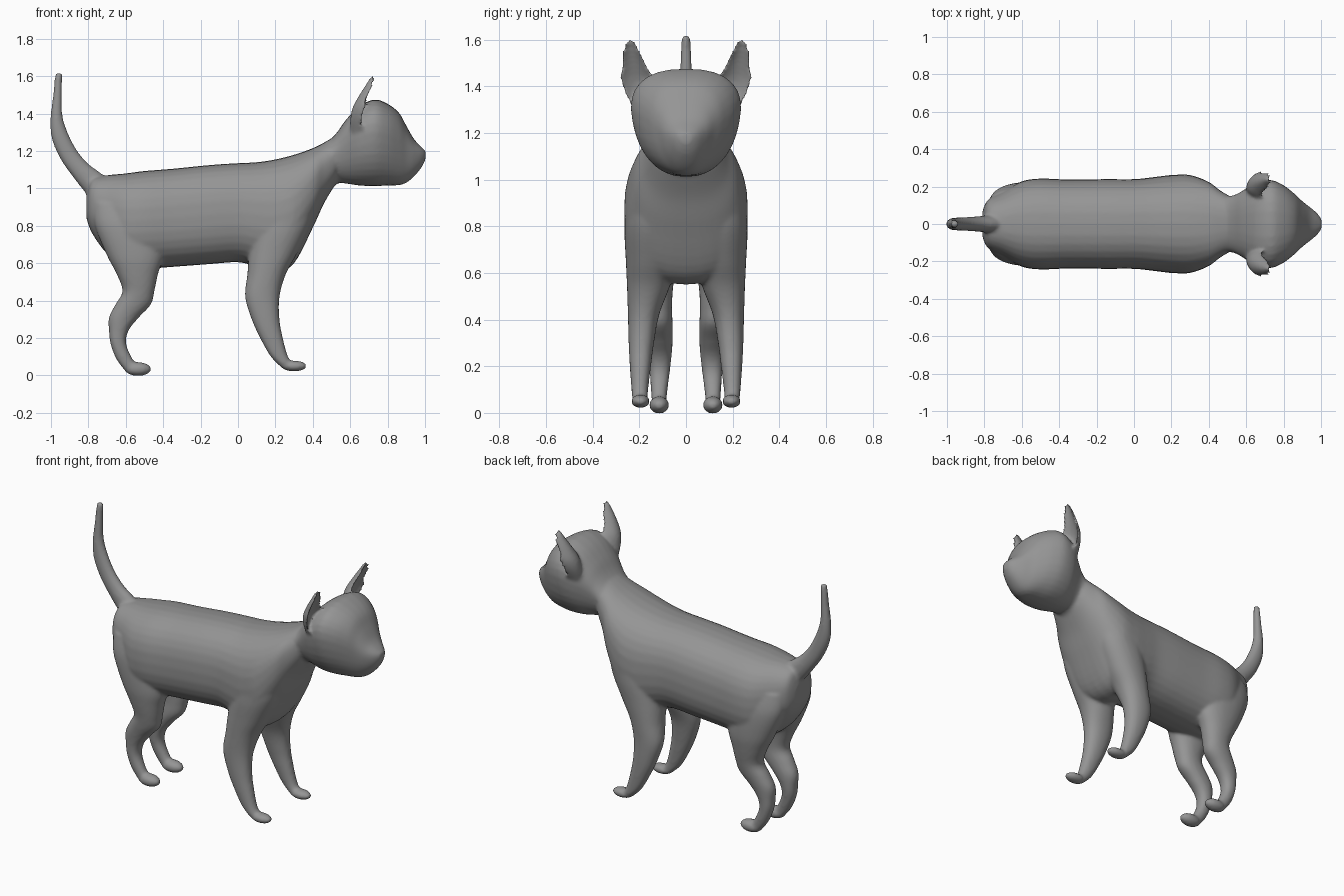
import bpy, bmesh, math
from mathutils import Vector

SIDES = 32
grey = bpy.data.materials.new("grey")
grey.diffuse_color = (0.3, 0.3, 0.3, 1)


def smooth_rows(rows, steps=5):
    """Catmull-Rom interpolation of section parameters."""
    out = []
    for i in range(len(rows) - 1):
        a, b = rows[max(i - 1, 0)], rows[i]
        c, d = rows[i + 1], rows[min(i + 2, len(rows) - 1)]
        for k in range(steps):
            t = k / steps
            out.append([0.5 * (2 * q + (r - p) * t + (2 * p - 5 * q + 4 * r - s) * t * t
                               + (3 * q - p - 3 * r + s) * t ** 3)
                        for p, q, r, s in zip(a, b, c, d)])
    return out + [list(rows[-1])]


def ring(centre, u, v, power=2.0, egg=0.0):
    """Superellipse outline; egg widens it towards +v."""
    pts = []
    for i in range(SIDES):
        a = 2 * math.pi * i / SIDES
        c, s = math.cos(a), math.sin(a)
        c = math.copysign(abs(c) ** (2 / power), c)
        s = math.copysign(abs(s) ** (2 / power), s)
        pts.append(centre + u * c * (1 + egg * s) + v * s)
    return pts


def loft(bm, rings):
    vs = [[bm.verts.new(p) for p in r] for r in rings]
    faces = [bm.faces.new((a[i - 1], a[i], b[i], b[i - 1]))
             for a, b in zip(vs, vs[1:]) for i in range(SIDES)]
    faces += [bm.faces.new(vs[0]), bm.faces.new(vs[-1])]
    bmesh.ops.recalc_face_normals(bm, faces=faces)


def along_x(bm, rows, power, egg=0.0):
    """Rows of x, bottom, top, half width."""
    loft(bm, [ring(Vector((x, 0, (lo + hi) / 2)), Vector((0, w, 0)),
                   Vector((0, 0, (hi - lo) / 2)), power, egg)
              for x, lo, hi, w in smooth_rows(rows)])


def along_z(bm, rows, side, power=2.2):
    """Rows of z, back, front, inner, outer."""
    loft(bm, [ring(Vector(((x0 + x1) / 2, side * (y0 + y1) / 2, z)),
                   Vector(((x1 - x0) / 2, 0, 0)), Vector((0, (y1 - y0) / 2, 0)), power)
              for z, x0, x1, y0, y1 in smooth_rows(rows)])


def ellipsoid(bm, centre, radii):
    vs = bmesh.ops.create_uvsphere(bm, u_segments=24, v_segments=16, radius=1)["verts"]
    for v in vs:
        v.co = Vector(c + r * p for c, r, p in zip(centre, radii, v.co))


def make_object(name, bm):
    me = bpy.data.meshes.new(name)
    bm.to_mesh(me)
    bm.free()
    me.materials.append(grey)
    for p in me.polygons:
        p.use_smooth = True
    ob = bpy.data.objects.new(name, me)
    bpy.context.collection.objects.link(ob)
    return ob


bm = bmesh.new()

# Torso and chest
along_x(bm, [(-0.81, 0.84, 0.97, 0.07), (-0.78, 0.76, 1.05, 0.13), (-0.7, 0.65, 1.07, 0.175),
             (-0.6, 0.58, 1.08, 0.228), (-0.5, 0.57, 1.093, 0.243), (-0.35, 0.58, 1.105, 0.238),
             (-0.15, 0.595, 1.125, 0.24), (0.0, 0.605, 1.135, 0.24), (0.1, 0.58, 1.14, 0.25),
             (0.2, 0.55, 1.155, 0.262), (0.3, 0.6, 1.18, 0.262), (0.4, 0.79, 1.215, 0.225),
             (0.46, 0.92, 1.245, 0.18), (0.52, 1.02, 1.28, 0.145)], 2.4)

# Neck, skull and muzzle
along_x(bm, [(0.42, 0.93, 1.2, 0.14), (0.48, 0.97, 1.245, 0.145), (0.53, 1.025, 1.3, 0.148),
             (0.58, 1.025, 1.37, 0.172), (0.65, 1.015, 1.44, 0.215), (0.73, 1.012, 1.475, 0.228),
             (0.8, 1.015, 1.452, 0.2), (0.86, 1.017, 1.405, 0.155), (0.9, 1.03, 1.335, 0.118),
             (0.94, 1.062, 1.265, 0.088), (0.98, 1.11, 1.222, 0.055),
             (1.003, 1.155, 1.2, 0.025)], 2.4, 0.2)

# Tail, swept along its curve
path = smooth_rows([(-0.72, 0.98, 0.075, 0.05), (-0.785, 1.04, 0.065, 0.045),
                    (-0.845, 1.1, 0.054, 0.04), (-0.905, 1.18, 0.05, 0.036),
                    (-0.952, 1.28, 0.046, 0.034), (-0.97, 1.38, 0.033, 0.03),
                    (-0.966, 1.48, 0.025, 0.025), (-0.958, 1.618, 0.019, 0.019)])
rings = []
for i, (x, z, r, w) in enumerate(path):
    a, b = path[max(i - 1, 0)], path[min(i + 1, len(path) - 1)]
    t = Vector((b[0] - a[0], 0, b[1] - a[1])).normalized()
    rings.append(ring(Vector((x, 0, z)), Vector((t.z, 0, -t.x)) * r, Vector((0, w, 0))))
loft(bm, rings)

for side in (-1, 1):
    # Front leg and paw
    along_z(bm, [(0.04, 0.235, 0.31, 0.165, 0.228), (0.1, 0.175, 0.268, 0.162, 0.234),
                 (0.2, 0.118, 0.24, 0.15, 0.241), (0.3, 0.073, 0.222, 0.137, 0.246),
                 (0.42, 0.038, 0.222, 0.115, 0.249), (0.54, 0.05, 0.255, 0.07, 0.253),
                 (0.65, 0.06, 0.315, 0.04, 0.258), (0.8, 0.09, 0.385, 0.03, 0.264),
                 (0.95, 0.14, 0.42, 0.04, 0.25)], side)
    ellipsoid(bm, (0.3, side * 0.195, 0.05), (0.068, 0.04, 0.029))
    # Hind leg and paw
    along_z(bm, [(0.025, -0.605, -0.52, 0.085, 0.145), (0.09, -0.652, -0.565, 0.08, 0.15),
                 (0.17, -0.682, -0.598, 0.07, 0.155), (0.24, -0.69, -0.585, 0.062, 0.16),
                 (0.31, -0.69, -0.53, 0.057, 0.17), (0.38, -0.655, -0.465, 0.057, 0.183),
                 (0.45, -0.618, -0.447, 0.06, 0.195), (0.54, -0.648, -0.428, 0.055, 0.212),
                 (0.64, -0.70, -0.4, 0.04, 0.224), (0.8, -0.765, -0.4, 0.03, 0.22),
                 (0.92, -0.77, -0.42, 0.04, 0.19)], side)
    ellipsoid(bm, (-0.535, side * 0.115, 0.034), (0.072, 0.043, 0.037))
    # Ear: cupped crescent sections of z, centre x, depth, inner y, outer y
    rings = []
    for z, x, d, y0, y1 in smooth_rows([(1.3, 0.65, 0.05, 0.13, 0.225), (1.37, 0.655, 0.055, 0.13, 0.262),
                                        (1.43, 0.667, 0.055, 0.135, 0.281), (1.49, 0.688, 0.045, 0.165, 0.28),
                                        (1.55, 0.71, 0.03, 0.196, 0.272), (1.58, 0.72, 0.022, 0.212, 0.262),
                                        (1.602, 0.728, 0.012, 0.225, 0.25)]):
        pts = ring(Vector((x, side * (y0 + y1) / 2, z)), Vector((d, 0, 0)), Vector((0, (y1 - y0) / 2, 0)))
        for p in pts:
            if p.x > x:
                p.x = x - (p.x - x) * 0.3
            p.x += 0.018 * ((p.y * side - (y0 + y1) / 2) / ((y1 - y0) / 2)) ** 2
        rings.append(pts)
    loft(bm, rings)

# Fuse everything into one soft skin
body = make_object("cat_body", bm)
remesh = body.modifiers.new("fuse", 'REMESH')
remesh.mode = 'VOXEL'
remesh.voxel_size = 0.01
remesh.use_smooth_shade = True
soften = body.modifiers.new("soften", 'SMOOTH')
soften.factor = 0.5
soften.iterations = 6

# Eyes
for side, name in ((-1, "right_eye"), (1, "left_eye")):
    bm = bmesh.new()
    ellipsoid(bm, (0, 0, 0), (0.017, 0.031, 0.031))
    eye = make_object(name, bm)
    eye.location = (0.842, side * 0.097, 1.303)
    eye.rotation_euler = (0, math.radians(-25), side * math.radians(40))
